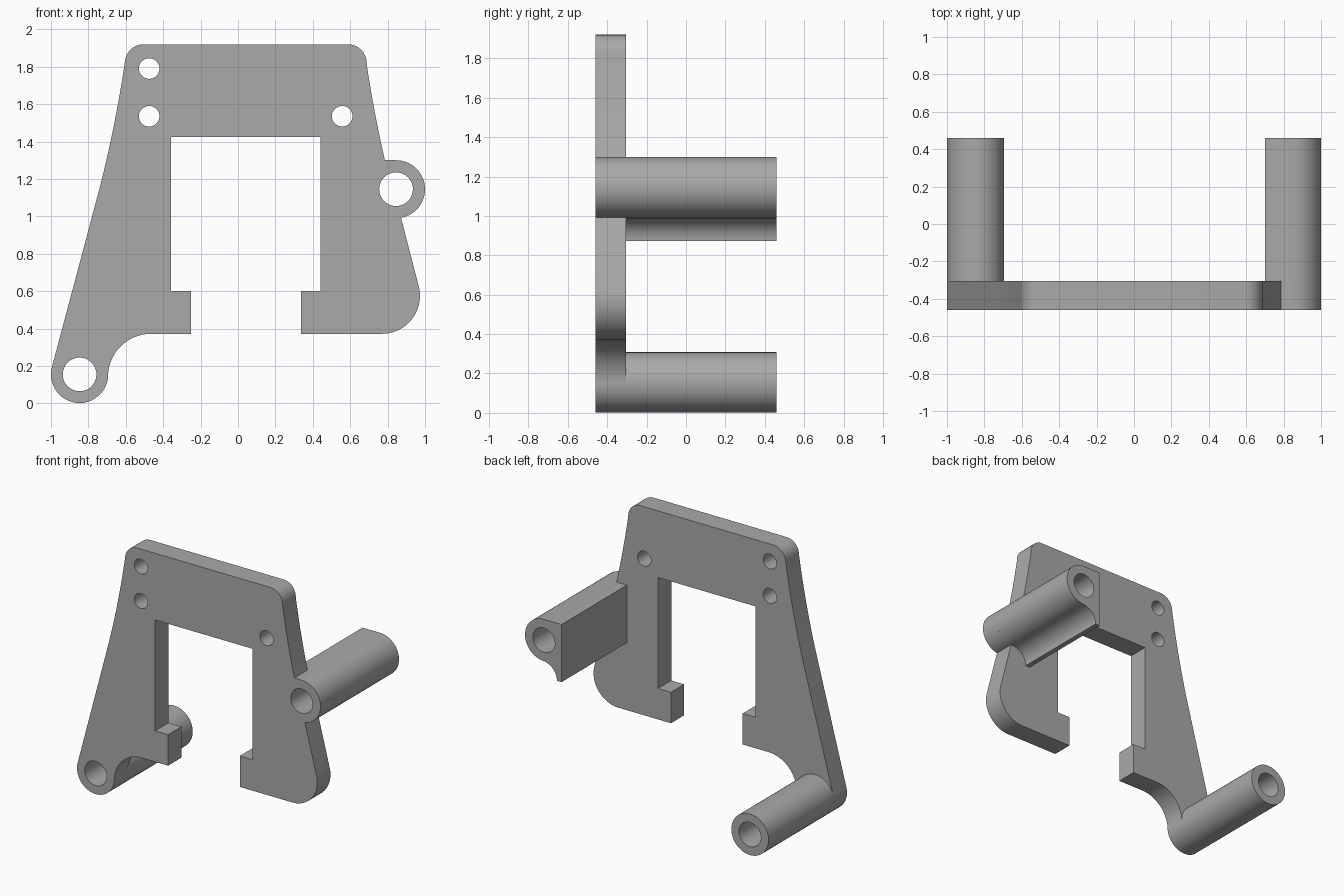
import bpy, bmesh, math
from mathutils import Matrix

if "Cube" in bpy.data.objects:
    bpy.data.objects.remove(bpy.data.objects["Cube"])

grey = bpy.data.materials.new("plain grey")
grey.diffuse_color = (0.4, 0.4, 0.4, 1)
grey.use_nodes = True
grey.node_tree.nodes["Principled BSDF"].inputs["Base Color"].default_value = grey.diffuse_color


def arc(cx, cz, r, a0, a1, n=20):
    """Points on an arc, angles in degrees."""
    angles = [math.radians(a0 + (a1 - a0) * i / n) for i in range(n + 1)]
    return [(cx + r * math.cos(a), cz + r * math.sin(a)) for a in angles]


def circle(cx, cz, r, n=48):
    return arc(cx, cz, r, 0, 360, n)[:-1]


def bend(p, c, q, n=10):
    """Gentle quadratic curve from p to q, steered by c."""
    return [tuple((1 - t) ** 2 * p[k] + 2 * t * (1 - t) * c[k] + t * t * q[k] for k in (0, 1))
            for t in (i / n for i in range(n + 1))]


def extrude_profile(name, loops, y0, y1, open_front=False):
    """Fill an x-z outline with holes and extrude it from y0 to y1."""
    curve = bpy.data.curves.new(name, 'CURVE')
    curve.dimensions = '2D'
    curve.fill_mode = 'BOTH'
    curve.extrude = (y1 - y0) / 2
    for loop in loops:
        spline = curve.splines.new('POLY')
        spline.points.add(len(loop) - 1)
        for point, (x, z) in zip(spline.points, loop):
            point.co = (x, z, 0, 1)
        spline.use_cyclic_u = True
    temp = bpy.data.objects.new(name + "_profile", curve)
    bpy.context.collection.objects.link(temp)
    bpy.context.view_layer.update()
    mesh = bpy.data.meshes.new_from_object(temp.evaluated_get(bpy.context.evaluated_depsgraph_get()))
    bpy.data.objects.remove(temp)
    mesh.transform(Matrix.Translation((0, (y0 + y1) / 2, 0)) @ Matrix.Rotation(math.pi / 2, 4, 'X'))
    bm = bmesh.new()
    bm.from_mesh(mesh)
    bmesh.ops.remove_doubles(bm, verts=bm.verts, dist=0.0003)
    bmesh.ops.recalc_face_normals(bm, faces=bm.faces)
    if open_front:  # this end sits against the plate
        caps = [f for f in bm.faces if all(abs(v.co.y - y0) < 1e-4 for v in f.verts)]
        bmesh.ops.delete(bm, geom=caps, context='FACES_ONLY')
    bm.to_mesh(mesh)
    bm.free()
    mesh.materials.clear()
    mesh.materials.append(grey)
    obj = bpy.data.objects.new(name, mesh)
    bpy.context.collection.objects.link(obj)
    bpy.ops.object.select_all(action='DESELECT')
    obj.select_set(True)
    bpy.context.view_layer.objects.active = obj
    bpy.ops.object.shade_smooth_by_angle(angle=math.radians(30))


FRONT, PLATE_BACK, BACK = -0.46, -0.305, 0.46
FOOT = (-0.847, 0.155)
BOSS = (0.845, 1.145)
R, BORE = 0.155, 0.09
foot_bore, boss_bore = circle(*FOOT, BORE), circle(*BOSS, BORE)

# Plate outline, clockwise from the top left corner
outline = arc(-0.505, 1.82, 0.1, 172, 90, 10)
outline += arc(0.588, 1.82, 0.1, 90, 8, 10)
outline += bend((0.69, 1.80), (0.73, 1.54), (0.785, 1.30))
outline += arc(*BOSS, R, 90, -80, 32)
outline += arc(0.77, 0.575, 0.203, 12, -90)
outline += [(0.337, 0.372), (0.337, 0.602), (0.442, 0.602), (0.442, 1.425),
            (-0.358, 1.425), (-0.358, 0.602), (-0.252, 0.602), (-0.252, 0.372)]
outline += arc(-0.465, 0.142, 0.23, 90, 180)
outline += arc(*FOOT, R - 0.002, 0, -195, 36)
outline += bend((-0.735, 1.17), (-0.655, 1.49), (-0.607, 1.81))

# Plate with bores and screw holes
screw_holes = [circle(x, z, 0.055, 32) for x, z in ((-0.475, 1.79), (-0.475, 1.535), (0.557, 1.535))]
extrude_profile("plate", [outline, foot_bore, boss_bore] + screw_holes, FRONT, PLATE_BACK)

# Round tube behind the foot
extrude_profile("foot_tube", [circle(*FOOT, R - 0.002), foot_bore], PLATE_BACK, BACK, True)

# Tube with a flat inner wall and a concave web behind the side boss
web = [(0.70, 0.872), (0.70, 1.30)] + arc(*BOSS, R, 90, -94, 32) + arc(0.855, 0.872, 0.117, 98, 180, 12)
extrude_profile("boss_tube", [web, boss_bore], PLATE_BACK, BACK, True)
